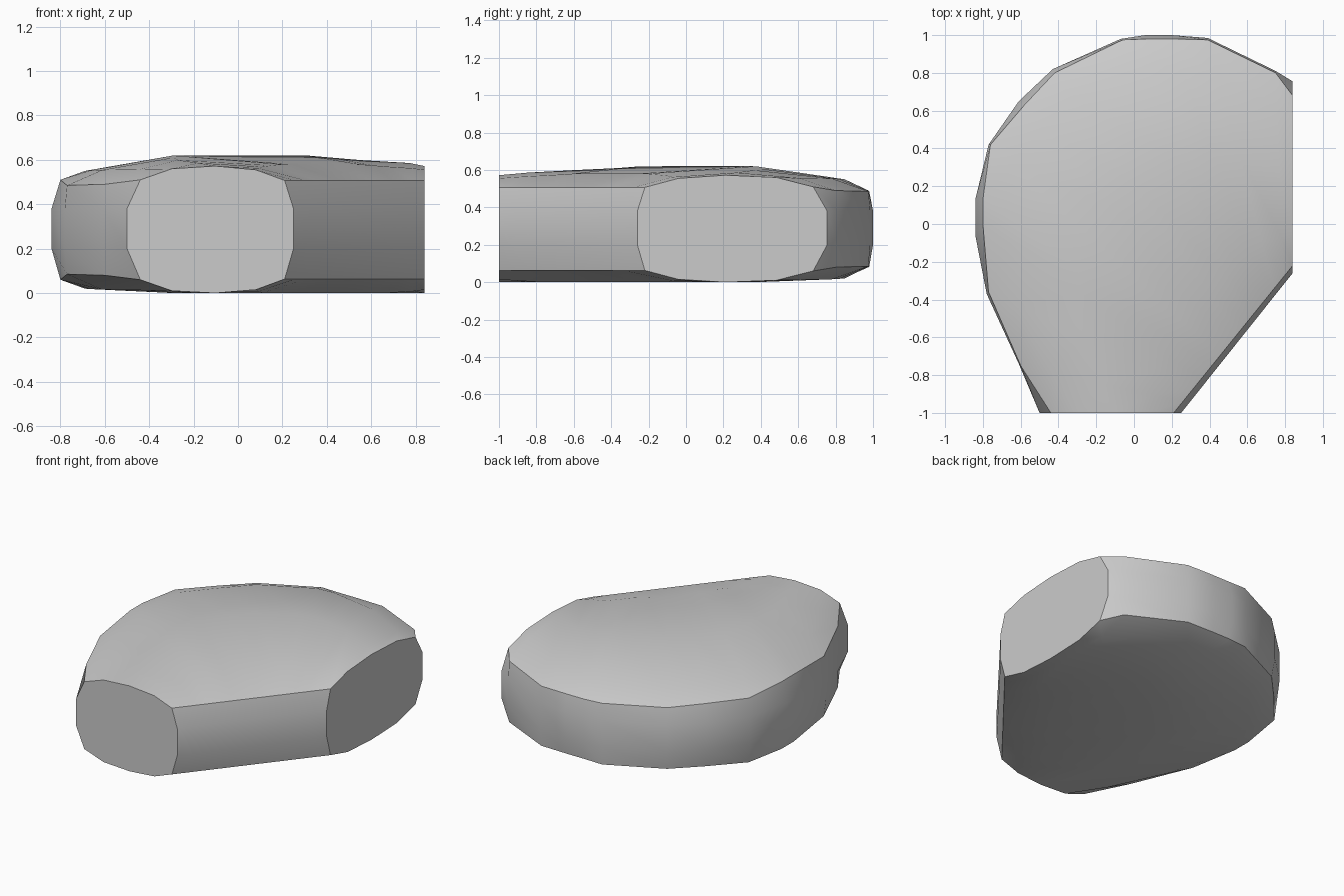
import bpy, bmesh, math
from mathutils import Vector

cube = bpy.data.objects.get("Cube")
if cube:
    bpy.data.objects.remove(cube)

stone = bpy.data.materials.new("grey_stone")
stone.use_nodes = True
grey = (0.6, 0.6, 0.6, 1)
stone.diffuse_color = grey
stone.node_tree.nodes["Principled BSDF"].inputs["Base Color"].default_value = grey

# Outer curve, station by station: wall x, y, then shoulder x, y, z
stations = [
    (-.50, -1, -.44, -1, .51), (-.61, -.74, -.60, -.75, .49),
    (-.78, -.37, -.77, -.36, .485), (-.84, -.06, -.80, 0, .51),
    (-.84, .13, -.80, .13, .51), (-.77, .42, -.76, .42, .50),
    (-.61, .65, -.58, .63, .495), (-.43, .82, -.42, .80, .49),
    (-.07, .98, -.06, .975, .49), (.06, 1, .07, .98, .485),
    (.20, 1, .20, .98, .485), (.39, .985, .39, .975, .485),
    (.75, .81, .75, .80, .49), (.84, .755, .84, .68, .51)]

# Crown across a section: (fraction, height) at the cut ends and mid-bend
end_crown = [(.22, .56), (.52, .572), (.80, .555)]
mid_crown = [(.09, .55), (.42, .62), (.83, .58)]
LOW, HIGH, TOP = .20, .38, .57


def section(t, wx, wy, sx, sy, sz):
    """Closed loop of points from the outer wall over the crown and back below."""
    inner_wall = Vector((.25, -1)).lerp(Vector((.84, -.26)), t)
    inner_edge = Vector((.21, -1)).lerp(Vector((.84, -.22)), t)
    shoulder = Vector((sx, sy))
    bend = min(1, 1.2 * math.sin(math.pi * t))
    upper = [(Vector((wx, wy)), HIGH), (shoulder, sz)]
    for (u0, z0), (u1, z1) in zip(end_crown, mid_crown):
        u, z = u0 + (u1 - u0) * bend, z0 + (z1 - z0) * bend
        upper.append((shoulder.lerp(inner_edge, u), z))
    upper += [(inner_edge, .507), (inner_wall, HIGH)]
    lower = [(p, max(0, TOP - z)) for p, z in reversed(upper)]
    lower[0], lower[-1] = (inner_wall, LOW), (upper[0][0], LOW)
    return [(p.x, p.y, z) for p, z in upper + lower]


# Loft the sections and close both flat ends
bm = bmesh.new()
last = len(stations) - 1
rings = [[bm.verts.new(c) for c in section(i / last, *s)]
         for i, s in enumerate(stations)]
n = len(rings[0])
sharp = []
for a, b in zip(rings, rings[1:]):
    for j in range(n):
        k = (j + 1) % n
        bm.faces.new((a[j], a[k], b[k], b[j]))
    sharp += [(a[j], b[j]) for j in (1, 5, 8, 12)]
bm.faces.new(rings[0])
bm.faces.new(rings[-1])
bmesh.ops.recalc_face_normals(bm, faces=bm.faces)

# Smooth body with crisp shoulders and end cuts
for f in bm.faces:
    f.smooth = True
for ring in (rings[0], rings[-1]):
    sharp += [(ring[j], ring[(j + 1) % n]) for j in range(n)]
for pair in sharp:
    bm.edges.get(pair).smooth = False

mesh = bpy.data.meshes.new("curved_stone_block")
bm.to_mesh(mesh)
bm.free()
mesh.materials.append(stone)
block = bpy.data.objects.new("curved_stone_block", mesh)
bpy.context.collection.objects.link(block)
